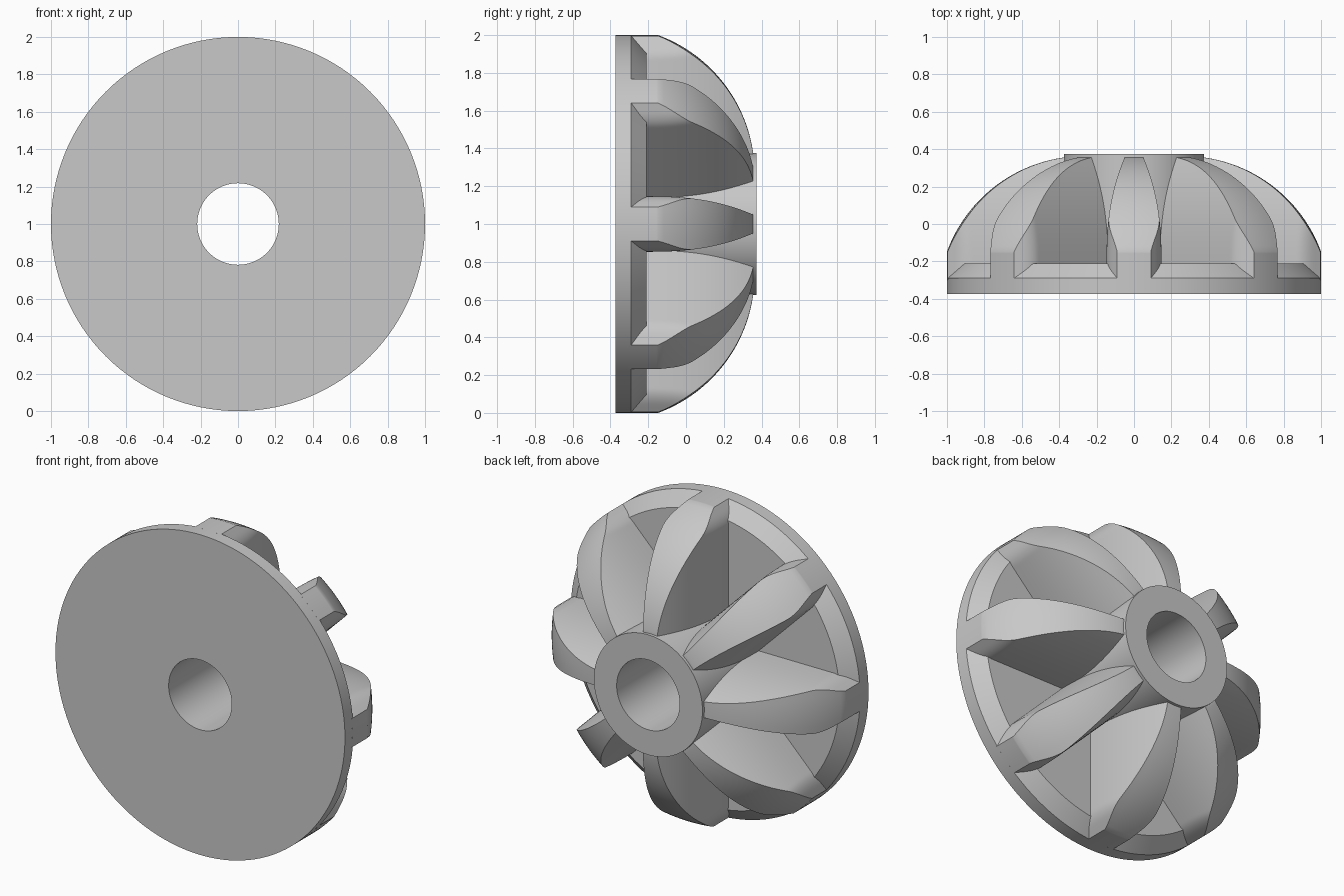
import bpy, bmesh, math
from mathutils import Matrix

cube = bpy.data.objects.get("Cube")
if cube:
    bpy.data.objects.remove(cube, do_unlink=True)

GREY = (0.58, 0.58, 0.58, 1)
grey = bpy.data.materials.new("plain_grey")
grey.use_nodes = True
grey.diffuse_color = GREY
grey.node_tree.nodes["Principled BSDF"].inputs["Base Color"].default_value = GREY

FINS = 8
FLOOR, CROWN = -0.21, 0.355                  # heights of pocket floor and fin top
ARC_X, ARC_Y, ARC_R = 0.268, -0.417, 0.78    # arc of the domed fin outline


def add_object(name, bm):
    bmesh.ops.recalc_face_normals(bm, faces=bm.faces)
    mesh = bpy.data.meshes.new(name)
    bm.to_mesh(mesh)
    bm.free()
    mesh.materials.append(grey)
    obj = bpy.data.objects.new(name, mesh)
    obj.location.z = 1
    bpy.context.collection.objects.link(obj)
    bpy.ops.object.select_all(action='DESELECT')
    obj.select_set(True)
    bpy.context.view_layer.objects.active = obj
    bpy.ops.object.shade_smooth_by_angle(angle=math.radians(25))
    return obj


# Disc with bevelled rim, straight hub and through bore, turned about y
profile = [(0.218, -0.373), (1, -0.373), (1, -0.29), (0.915, FLOOR),
           (0.375, FLOOR), (0.375, 0.373), (0.218, 0.373)]
bm = bmesh.new()
ring = [bm.verts.new((r, y, 0)) for r, y in profile]
edges = [bm.edges.new((a, b)) for a, b in zip(ring, ring[1:] + ring[:1])]
bmesh.ops.spin(bm, geom=ring + edges, cent=(0, 0, 0), axis=(0, 1, 0),
               angle=math.tau, steps=128, use_merge=True)
bmesh.ops.remove_doubles(bm, verts=bm.verts, dist=1e-5)
add_object("disc_and_hub", bm)


def half_width(r, y):
    """Fin sides curve inward with height, and pinch in at the rim."""
    t = max(y - FLOOR, 0) / (CROWN - FLOOR)
    side = 0.05 + 0.097 * (1 - t ** 2.5)
    pinch = 0.09 + 0.74 * (1 - r)
    k = 0.03
    blend = max(k - abs(side - pinch), 0) / k
    return min(side, pinch) - blend * blend * k / 4


def dome_height(r):
    return min(ARC_Y + math.sqrt(ARC_R ** 2 - (r - ARC_X) ** 2), CROWN)


# Curved fin: the skin of a lattice running out (i), across (j) and up (k)
SIZE = (60, 6, 16)
bm = bmesh.new()
skin = {}


def lattice_vert(index):
    if index not in skin:
        out, across, up = (n / size for n, size in zip(index, SIZE))
        r = 0.3 + 0.7 * out
        y = -0.3 + (dome_height(r) + 0.3) * up
        x = half_width(r, y) * (2 * across - 1)
        skin[index] = bm.verts.new((x, y, math.sqrt(r * r - x * x)))
    return skin[index]


for axis in range(3):
    u, v = [a for a in range(3) if a != axis]
    for end in (0, SIZE[axis]):
        for m in range(SIZE[u]):
            for n in range(SIZE[v]):
                corners = []
                for dm, dn in ((0, 0), (1, 0), (1, 1), (0, 1)):
                    index = [end] * 3
                    index[u], index[v] = m + dm, n + dn
                    corners.append(lattice_vert(tuple(index)))
                bm.faces.new(corners)
fin = add_object("fin_1", bm)

# Remaining fins share the mesh around the hub
for n in range(1, FINS):
    copy = fin.copy()
    copy.name = f"fin_{n + 1}"
    copy.matrix_world = Matrix.Translation((0, 0, 1)) @ Matrix.Rotation(n * math.tau / FINS, 4, 'Y')
    bpy.context.collection.objects.link(copy)
